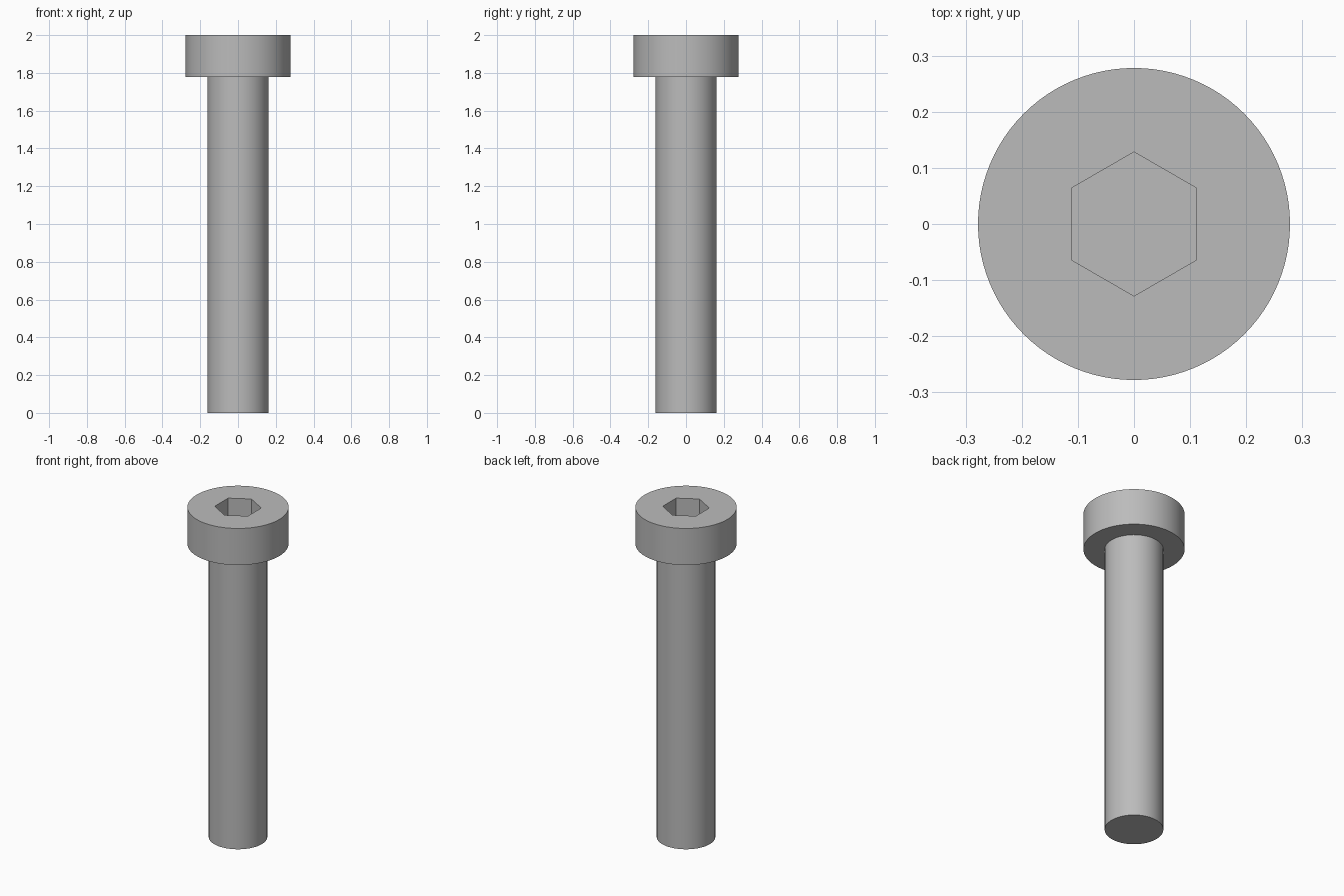
import bpy
import bmesh
from math import cos, sin, pi, radians

cube = bpy.data.objects.get("Cube")
if cube:
    bpy.data.objects.remove(cube, do_unlink=True)

SEGMENTS = 96
HEAD_R, SHAFT_R, SOCKET_R = 0.278, 0.161, 0.1283
TOP, HEAD_BASE, SOCKET_FLOOR = 2.0, 1.778, 1.867

steel = bpy.data.materials.new("steel grey")
steel.use_nodes = True
grey = (0.5, 0.5, 0.5, 1)
steel.diffuse_color = grey
steel.node_tree.nodes["Principled BSDF"].inputs["Base Color"].default_value = grey


def ring(bm, radius, z, count):
    """Closed loop of vertices with one vertex on the +y axis."""
    angles = [pi / 2 + 2 * pi * i / count for i in range(count)]
    verts = [bm.verts.new((radius * cos(a), radius * sin(a), z)) for a in angles]
    for i in range(count):
        bm.edges.new((verts[i - 1], verts[i]))
    return verts


def loop_edges(bm, verts):
    return [bm.edges.get((verts[i - 1], verts[i])) for i in range(len(verts))]


def bridge(bm, a, b):
    for i in range(len(a)):
        bm.faces.new((a[i - 1], a[i], b[i], b[i - 1]))


bm = bmesh.new()

# Shaft, shoulder and head wall
shaft_end = ring(bm, SHAFT_R, 0, SEGMENTS)
shaft_top = ring(bm, SHAFT_R, HEAD_BASE, SEGMENTS)
head_base = ring(bm, HEAD_R, HEAD_BASE, SEGMENTS)
head_top = ring(bm, HEAD_R, TOP, SEGMENTS)
bm.faces.new(shaft_end)
for lower, upper in ((shaft_end, shaft_top), (shaft_top, head_base), (head_base, head_top)):
    bridge(bm, lower, upper)

# Hexagonal socket sunk into the head
socket_rim = ring(bm, SOCKET_R, TOP, 6)
socket_floor = ring(bm, SOCKET_R, SOCKET_FLOOR, 6)
bridge(bm, socket_rim, socket_floor)
bm.faces.new(socket_floor)

# Flat top face around the socket
bmesh.ops.triangle_fill(bm, use_beauty=True,
                        edges=loop_edges(bm, head_top) + loop_edges(bm, socket_rim))
bmesh.ops.recalc_face_normals(bm, faces=bm.faces)

mesh = bpy.data.meshes.new("socket_head_bolt")
bm.to_mesh(mesh)
bm.free()
mesh.materials.append(steel)
bolt = bpy.data.objects.new("socket_head_bolt", mesh)
bpy.context.collection.objects.link(bolt)

# Smooth round walls with crisp rims
bpy.ops.object.select_all(action="DESELECT")
bolt.select_set(True)
bpy.context.view_layer.objects.active = bolt
bpy.ops.object.shade_smooth_by_angle(angle=radians(30))
